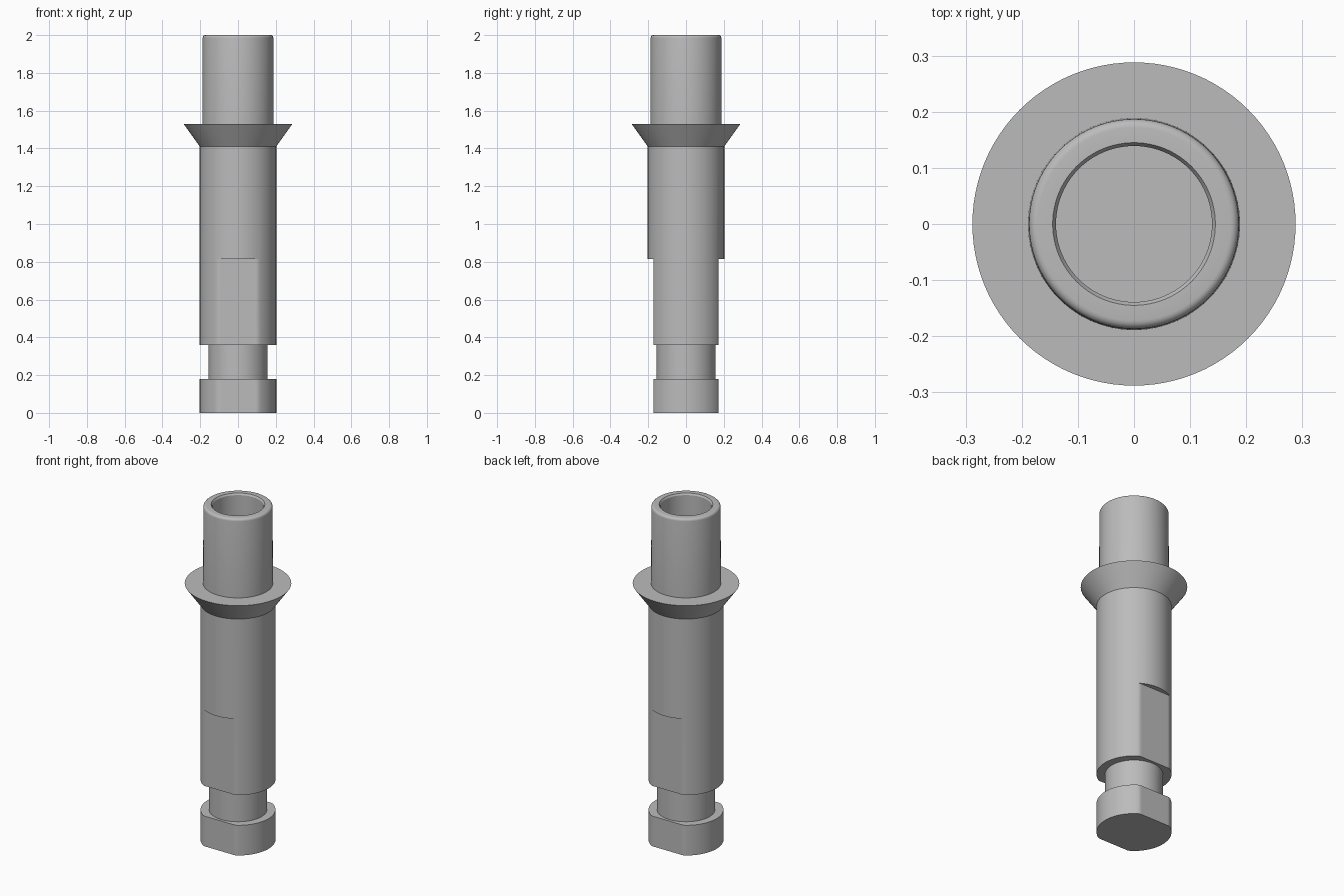
import bpy, bmesh, math

cube = bpy.data.objects.get("Cube")
if cube:
    bpy.data.objects.remove(cube, do_unlink=True)

# Single machined metal colour
metal = bpy.data.materials.new("grey metal")
metal.use_nodes = True
GREY = (0.5, 0.5, 0.5, 1)
metal.diffuse_color = GREY
metal.node_tree.nodes["Principled BSDF"].inputs["Base Color"].default_value = GREY

SEGMENTS = 96
R = 0.2025       # shank radius
NECK = 0.157     # groove radius
FLAT = 0.173     # distance of the wrench flats from the axis


def lathe(name, profile):
    """Turn (radius, z, has_flats) points around z; flats limit y on their rings."""
    bm = bmesh.new()
    rings = []
    for radius, z, has_flats in profile:
        ring = []
        for i in range(SEGMENTS):
            a = math.tau * i / SEGMENTS
            x, y = radius * math.cos(a), radius * math.sin(a)
            if has_flats:
                y = max(-FLAT, min(FLAT, y))
            ring.append(bm.verts.new((x, y, z)))
        rings.append(ring)
    for low, high in zip(rings, rings[1:]):
        for i in range(SEGMENTS):
            j = (i + 1) % SEGMENTS
            bm.faces.new((low[i], low[j], high[j], high[i]))
    # Merge rings at the axis and where a flat has no step
    bmesh.ops.remove_doubles(bm, verts=bm.verts, dist=1e-5)
    mesh = bpy.data.meshes.new(name)
    bm.to_mesh(mesh)
    bm.free()
    mesh.materials.append(metal)
    obj = bpy.data.objects.new(name, mesh)
    bpy.context.collection.objects.link(obj)
    bpy.ops.object.select_all(action="DESELECT")
    obj.select_set(True)
    bpy.context.view_layer.objects.active = obj
    bpy.ops.object.shade_smooth_by_angle(angle=math.radians(25))
    return obj


# Foot with two flats
lathe("foot", [(0, 0, False), (R, 0, True), (R, 0.18, True), (NECK, 0.18, False)])

# Groove above the foot
lathe("neck", [(NECK, 0.18, False), (NECK, 0.36, False)])

# Shank, flattened front and back on its lower half
lathe("shank", [(NECK, 0.36, False), (R, 0.36, True), (R, 0.815, True),
                (R, 0.815, False), (R, 1.41, False)])

# Flared collar
lathe("collar", [(R, 1.41, False), (0.288, 1.53, False), (0.189, 1.53, False)])

# Hollow upper tube with rounded rim and blind bore
rim = [(0.172 + 0.015 * math.cos(a), 1.985 + 0.015 * math.sin(a), False)
       for a in (math.pi / 2 * k / 5 for k in range(6))]
lathe("upper_tube", [(0.189, 1.53, False)] + rim +
      [(0.145, 2.0, False), (0.139, 1.99, False),
       (0.139, 1.53, False), (0, 1.53, False)])
